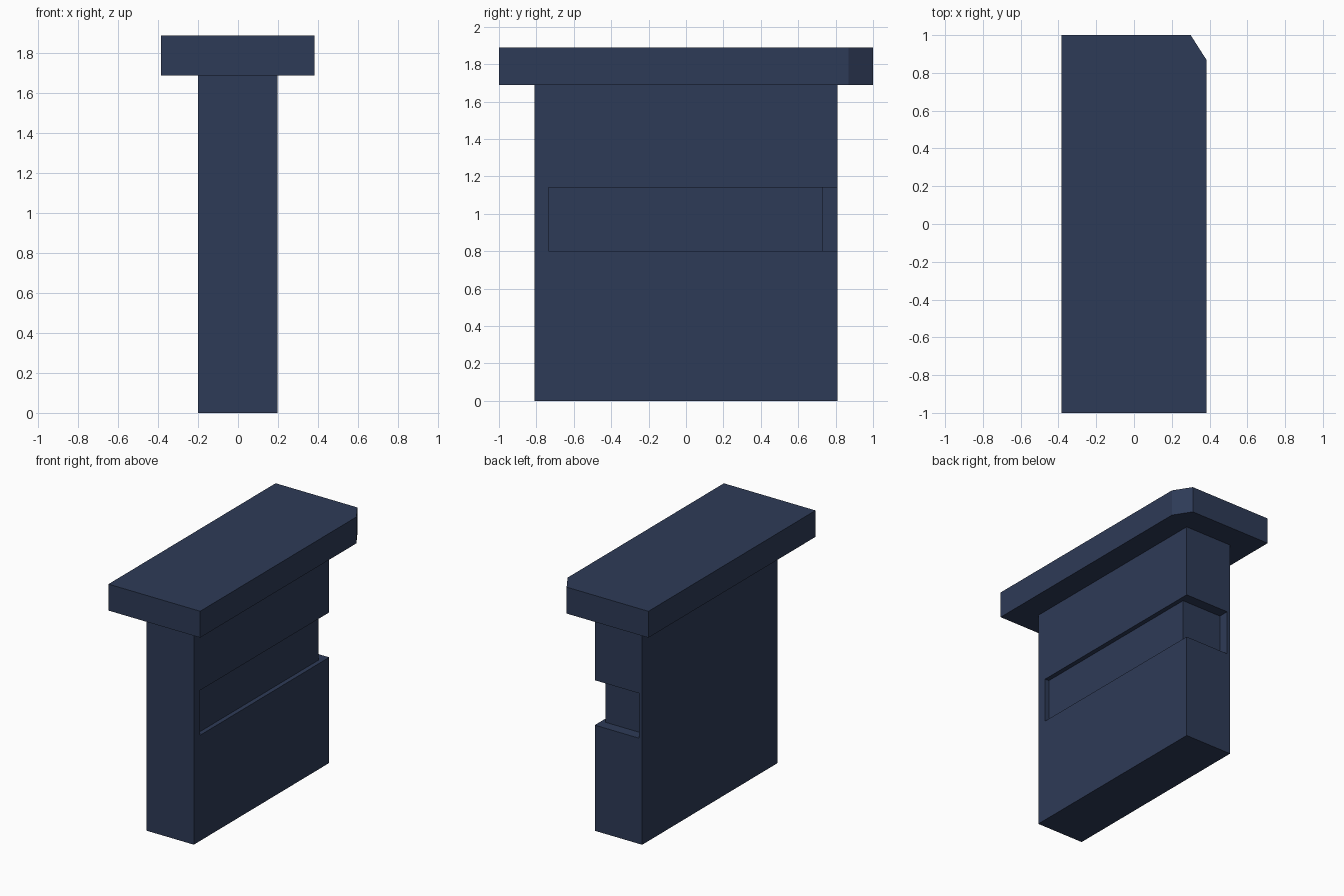
import bpy
import bmesh

default = bpy.data.objects.get("Cube")
if default:
    bpy.data.objects.remove(default, do_unlink=True)

# Single dark blue paint
COLOUR = (0.027, 0.043, 0.095, 1.0)
paint = bpy.data.materials.new("dark_blue")
paint.use_nodes = True
paint.diffuse_color = COLOUR
paint.node_tree.nodes["Principled BSDF"].inputs["Base Color"].default_value = COLOUR


def prism(name, outline, bottom, top):
    """Extrude a plan outline from bottom to top."""
    bm = bmesh.new()
    base = bm.faces.new([bm.verts.new((x, y, bottom)) for x, y in outline])
    extruded = bmesh.ops.extrude_face_region(bm, geom=[base])["geom"]
    verts = [v for v in extruded if isinstance(v, bmesh.types.BMVert)]
    bmesh.ops.translate(bm, verts=verts, vec=(0, 0, top - bottom))
    bmesh.ops.recalc_face_normals(bm, faces=bm.faces)
    mesh = bpy.data.meshes.new(name)
    bm.to_mesh(mesh)
    bm.free()
    mesh.materials.append(paint)
    obj = bpy.data.objects.new(name, mesh)
    bpy.context.collection.objects.link(obj)
    return obj


# Slab-shaped pedestal
pedestal = prism("pedestal", [(-0.2, -0.81), (0.197, -0.81),
                              (0.197, 0.81), (-0.2, 0.81)], 0, 1.69)

# Shallow recess that wraps from the left side round to the back
cutter = prism("recess_cutter", [(0.3, -0.735), (0.163, -0.735), (0.163, 0.73),
                                 (-0.174, 0.73), (-0.174, 0.9), (0.3, 0.9)], 0.8, 1.14)
cutter.hide_render = True
recess = pedestal.modifiers.new("recess", 'BOOLEAN')
recess.operation = 'DIFFERENCE'
recess.solver = 'EXACT'
recess.object = cutter
bpy.context.view_layer.objects.active = pedestal
bpy.ops.object.modifier_apply(modifier=recess.name)
bpy.data.objects.remove(cutter, do_unlink=True)

# Overhanging counter top with one clipped corner
prism("counter_top", [(-0.385, -1), (0.383, -1), (0.383, 0.87),
                      (0.3, 1), (-0.385, 1)], 1.69, 1.89)
